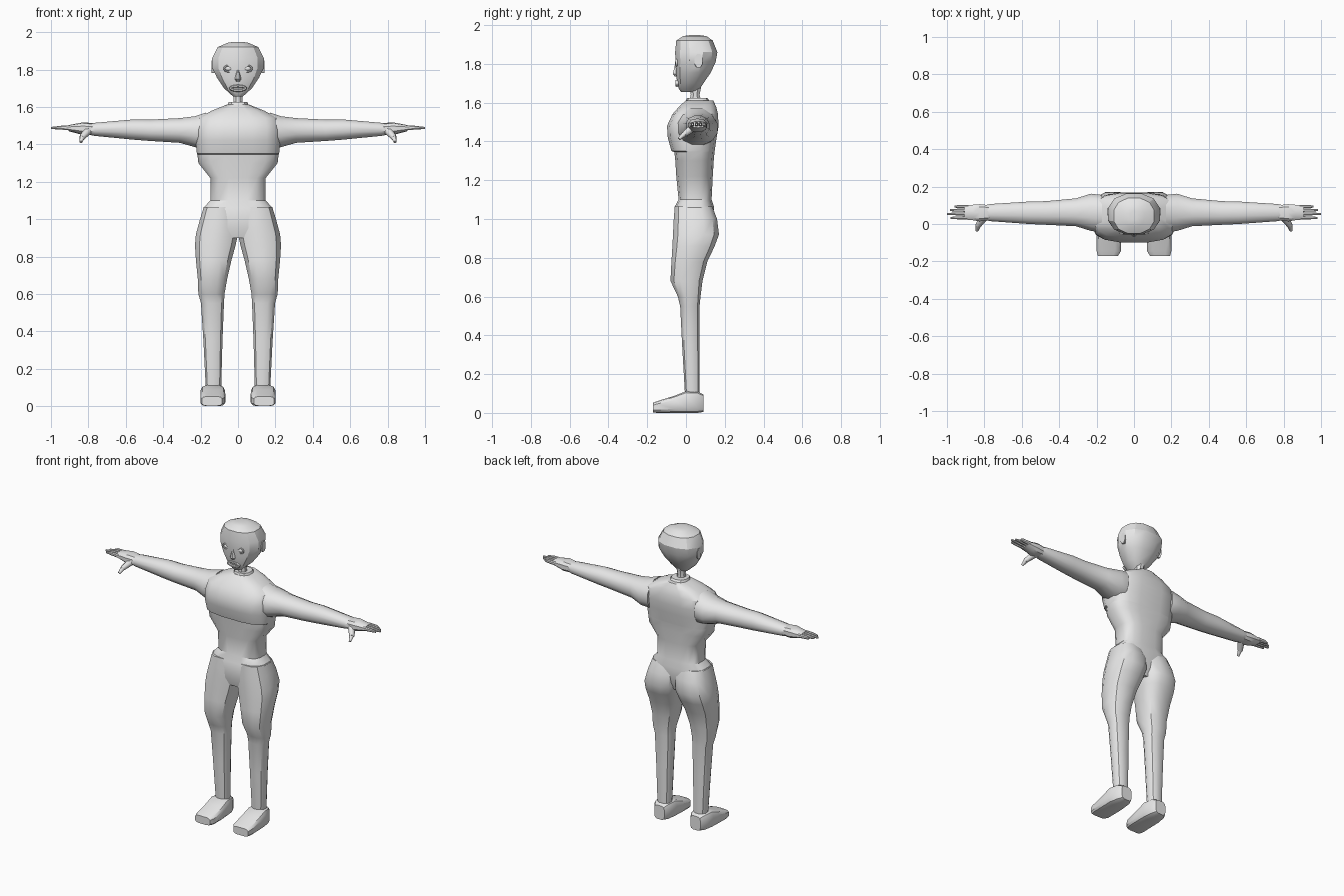
import bpy, bmesh, math
from mathutils import Vector, Matrix

if "Cube" in bpy.data.objects:
    bpy.data.objects.remove(bpy.data.objects["Cube"])

grey = bpy.data.materials.new("plain grey")
grey.diffuse_color = (0.8, 0.8, 0.8, 1)
grey.use_nodes = True
grey.node_tree.nodes["Principled BSDF"].inputs["Base Color"].default_value = grey.diffuse_color


def section(axis, pos, a0, a1, b0, b1, n, e):
    """Rounded-box outline filling a0..a1 by b0..b1, square to the axis."""
    pts = []
    for i in range(n):
        t = 2 * math.pi * (i + 0.5) / n
        c, s = math.cos(t), math.sin(t)
        pts.append((math.copysign(abs(c) ** (2 / e), c), math.copysign(abs(s) ** (2 / e), s)))
    ma, mb = max(p[0] for p in pts), max(p[1] for p in pts)
    out = []
    for u, v in pts:
        a = (a0 + a1) / 2 + u / ma * (a1 - a0) / 2
        b = (b0 + b1) / 2 + v / mb * (b1 - b0) / 2
        out.append({"x": (pos, a, b), "y": (a, pos, b), "z": (a, b, pos)}[axis])
    return out


def finish(obj, mirror, angle):
    obj.data.materials.clear()
    obj.data.materials.append(grey)
    bpy.ops.object.select_all(action="DESELECT")
    obj.select_set(True)
    bpy.context.view_layer.objects.active = obj
    bpy.ops.object.shade_smooth_by_angle(angle=math.radians(angle))
    if mirror:
        obj.modifiers.new("Mirror", "MIRROR").use_mirror_merge = False
    return obj


def make(name, bm, mirror, angle):
    bmesh.ops.recalc_face_normals(bm, faces=bm.faces)
    me = bpy.data.meshes.new(name)
    bm.to_mesh(me)
    bm.free()
    obj = bpy.data.objects.new(name, me)
    bpy.context.collection.objects.link(obj)
    return finish(obj, mirror, angle)


def loft(name, axis, rows, n=12, e=2.4, mirror=False, angle=35):
    bm = bmesh.new()
    rings = [[bm.verts.new(p) for p in section(axis, *r, n, e)] for r in rows]
    for p, q in zip(rings, rings[1:]):
        for i in range(n):
            j = (i + 1) % n
            bm.faces.new((p[i], p[j], q[j], q[i]))
    bm.faces.new(rings[0])
    bm.faces.new(rings[-1])
    return make(name, bm, mirror, angle)


def rod(name, p, q, r1, r2, mirror=True):
    p, q = Vector(p), Vector(q)
    bm = bmesh.new()
    rot = (q - p).to_track_quat("Z", "Y").to_matrix().to_4x4()
    bmesh.ops.create_cone(bm, cap_ends=True, segments=8, radius1=r1, radius2=r2,
                          depth=(q - p).length, matrix=Matrix.Translation((p + q) / 2) @ rot)
    return make(name, bm, mirror, 50)


def ball(name, loc, size, mirror=True):
    bm = bmesh.new()
    bmesh.ops.create_uvsphere(bm, u_segments=12, v_segments=8, radius=1,
                              matrix=Matrix.LocRotScale(Vector(loc), None, Vector(size)))
    return make(name, bm, mirror, 60)


def ring(name, loc, rx, rz, thick, mirror):
    """Oval ring facing the front."""
    bm = bmesh.new()
    n, m = 16, 6
    v = []
    for i in range(n):
        t = 2 * math.pi * i / n
        for k in range(m):
            w = 2 * math.pi * k / m
            d = thick * math.cos(w)
            v.append(bm.verts.new((loc[0] + (rx + d) * math.cos(t), loc[1] + thick * math.sin(w),
                                   loc[2] + (rz + d) * math.sin(t))))
    for i in range(n):
        for k in range(m):
            i2, k2 = (i + 1) % n, (k + 1) % m
            bm.faces.new((v[i * m + k], v[i2 * m + k], v[i2 * m + k2], v[i * m + k2]))
    return make(name, bm, mirror, 60)


# torso: height, half width, front, back
torso = [(.90, .19, -.045, .11), (.95, .20, -.058, .13), (1.06, .185, -.06, .145),
         (1.10, .148, -.038, .132), (1.22, .148, -.05, .138), (1.30, .212, -.055, .143),
         (1.345, .217, -.06, .147), (1.35, .22, -.075, .148), (1.42, .226, -.094, .158),
         (1.48, .226, -.098, .168), (1.54, .215, -.07, .165), (1.58, .14, -.035, .155),
         (1.612, .06, 0, .14)]
loft("torso", "z", [(z, -w, w, f, b) for z, w, f, b in torso], 16, 3)

# neck and collar
loft("collar", "z", [(1.58, -.07, .07, -.01, .14), (1.625, -.05, .05, .005, .11)], 10, 2.4)
loft("neck", "z", [(1.60, -.03, .03, .015, .08), (1.64, -.023, .023, .025, .07),
                   (1.69, -.03, .03, .015, .08)], 8, 2)

# head
head = [(1.655, .025, -.025, .05), (1.67, .042, -.037, .07), (1.70, .075, -.045, .09),
        (1.755, .112, -.052, .128), (1.81, .138, -.054, .153), (1.86, .138, -.056, .162),
        (1.92, .108, -.05, .138), (1.943, .055, -.015, .105), (1.948, .02, .02, .07)]
loft("head", "z", [(z, -w, w, f, b) for z, w, f, b in head], 12, 2.3, angle=30)

# face
ball("eye", (.05, -.044, 1.805), (.021, .013, .013))
ring("eyelid", (.05, -.049, 1.805), .024, .016, .005, True)
loft("nose", "z", [(1.735, -.008, .008, -.058, -.03), (1.748, -.017, .017, -.068, -.03),
                   (1.80, -.006, .006, -.056, -.03)], 8, 2)
ring("lips", (0, -.046, 1.70), .04, .012, .008, False)
loft("ear", "x", [(.115, .04, .075, 1.785, 1.84), (.142, .045, .085, 1.78, 1.85)], 8, 2.2, True)

# arm and palm: x, front, back, bottom, top
loft("arm", "x", [(.17, -.045, .155, 1.375, 1.57), (.23, -.037, .162, 1.385, 1.55),
                  (.31, -.012, .137, 1.408, 1.54), (.47, -.004, .122, 1.418, 1.532),
                  (.56, 0, .12, 1.425, 1.533), (.765, .015, .107, 1.445, 1.515),
                  (.79, .02, .102, 1.45, 1.51)], 12, 2.2, True)
loft("palm", "x", [(.77, .022, .1, 1.45, 1.512), (.825, .014, .106, 1.448, 1.518),
                   (.86, .02, .103, 1.458, 1.512), (.905, .024, .1, 1.47, 1.503)], 10, 2.6, True)

# fingers and thumb
for i, (y, tip) in enumerate([(.033, .98), (.054, 1.0), (.074, .985), (.093, .96)]):
    loft("finger_%d" % (i + 1), "x", [(.885, y - .009, y + .009, 1.475, 1.5),
                                      (.94, y - .008, y + .008, 1.478, 1.5),
                                      (tip, y - .005, y + .005, 1.482, 1.493)], 8, 2.4, True)
rod("thumb_base", (.80, .04, 1.475), (.835, -.01, 1.435), .024, .015)
rod("thumb_tip", (.832, -.005, 1.44), (.84, -.036, 1.413), .015, .008)

# leg: height, inner, outer, front, back
loft("leg", "z", [(.09, .09, .172, -.005, .07), (.35, .083, .185, -.02, .07),
                  (.55, .075, .198, -.03, .07), (.60, .072, .212, -.042, .075),
                  (.68, .058, .215, -.08, .085), (.78, .035, .225, -.075, .11),
                  (.86, .013, .23, -.07, .148), (.92, 0, .225, -.067, .17),
                  (1.0, 0, .203, -.063, .16), (1.065, .01, .183, -.058, .135)], 12, 2.6, True)

# foot: y, inner, outer, bottom, top
loft("foot", "y", [(.09, .095, .168, .005, .095), (.06, .078, .188, 0, .11),
                   (0, .07, .2, 0, .112), (-.06, .068, .2, 0, .088),
                   (-.145, .07, .2, 0, .062), (-.17, .085, .193, .002, .052)], 12, 4, True)
